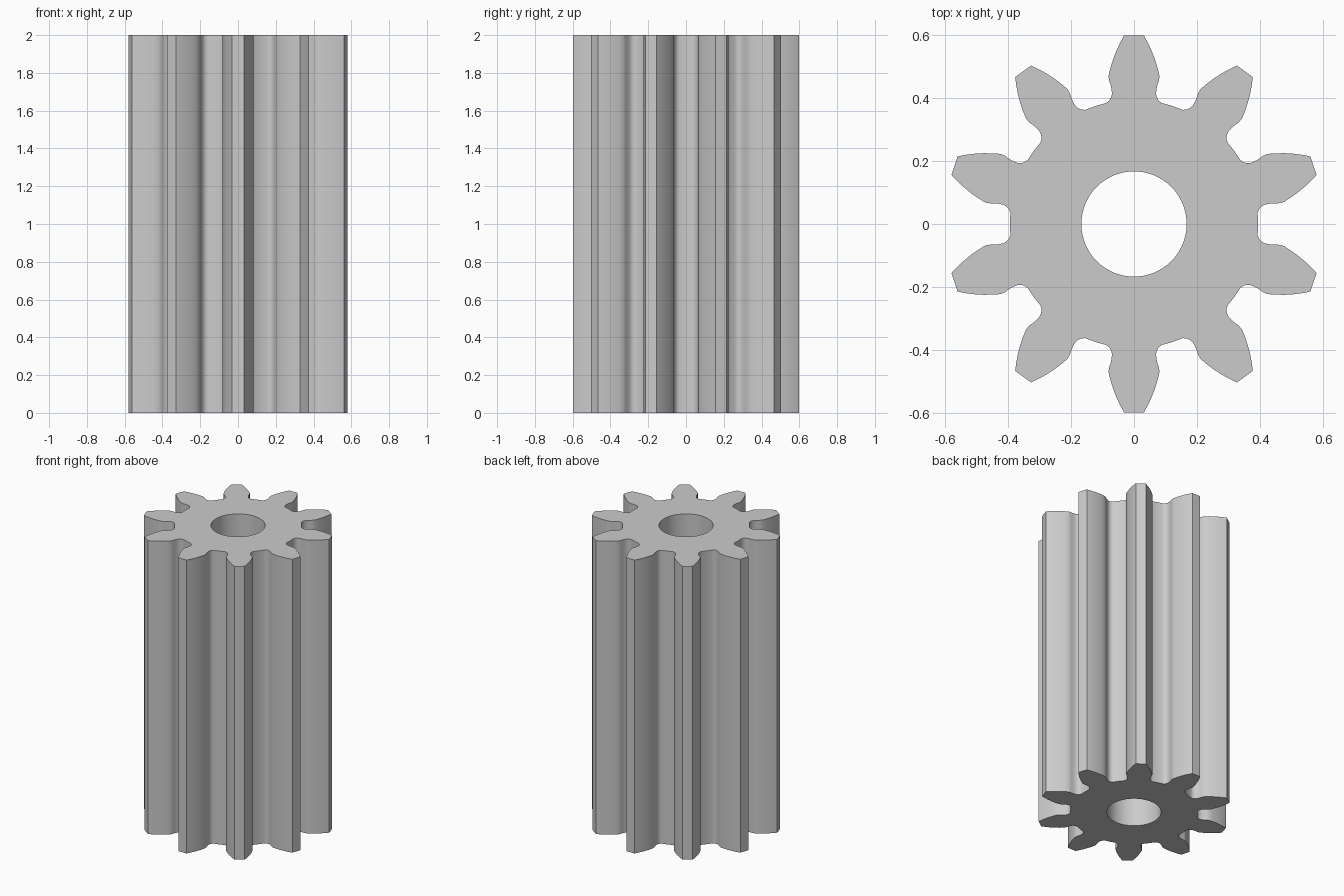
import bpy, bmesh, math
from mathutils import Matrix, Vector

if "Cube" in bpy.data.objects:
    bpy.data.objects.remove(bpy.data.objects["Cube"])

TEETH = 10
HEIGHT = 2.0
BORE_RADIUS = 0.167
BORE_SIDES = 64
ROOT_RADIUS = 0.394

# Half of one tooth pointing along +y, from tip to root fillet
half_tooth = [(0.031, 0.599), (0.043, 0.577), (0.055, 0.552), (0.066, 0.524),
              (0.075, 0.495), (0.081, 0.47), (0.079, 0.455), (0.074, 0.44),
              (0.071, 0.425), (0.070, 0.412), (0.0725, 0.402), (0.078, 0.392), (0.088, 0.384)]

# Right flank, root floor midpoint, left flank of the tooth
root_angle = math.pi / TEETH
root_mid = (ROOT_RADIUS * math.sin(root_angle), ROOT_RADIUS * math.cos(root_angle))
tooth = [(-x, y) for x, y in reversed(half_tooth)] + half_tooth + [root_mid]


def gear_outline():
    points = []
    for i in range(TEETH):
        turn = Matrix.Rotation(-math.tau * i / TEETH, 3, "Z")
        points += [turn @ Vector((x, y, 0)) for x, y in tooth]
    return points


def circle(radius, sides):
    return [Vector((radius * math.cos(math.tau * i / sides),
                    radius * math.sin(math.tau * i / sides), 0)) for i in range(sides)]


def add_loop(bm, points):
    verts = [bm.verts.new(p) for p in points]
    return [bm.edges.new((verts[i - 1], verts[i])) for i in range(len(verts))]


# Flat gear section with a bore, extruded to full length
bm = bmesh.new()
edges = add_loop(bm, gear_outline()) + add_loop(bm, circle(BORE_RADIUS, BORE_SIDES))
bmesh.ops.triangle_fill(bm, edges=edges, use_beauty=True, normal=(0, 0, 1))
result = bmesh.ops.extrude_face_region(bm, geom=bm.faces[:], use_keep_orig=True)
top = [g for g in result["geom"] if isinstance(g, bmesh.types.BMVert)]
bmesh.ops.translate(bm, verts=top, vec=(0, 0, HEIGHT))
bmesh.ops.recalc_face_normals(bm, faces=bm.faces[:])
mesh = bpy.data.meshes.new("pinion_gear")
bm.to_mesh(mesh)
bm.free()

gear = bpy.data.objects.new("pinion_gear", mesh)
bpy.context.collection.objects.link(gear)

# Plain grey metal
grey = bpy.data.materials.new("light_grey")
grey.use_nodes = True
colour = (0.6, 0.6, 0.6, 1)
grey.diffuse_color = colour
grey.node_tree.nodes["Principled BSDF"].inputs["Base Color"].default_value = colour
mesh.materials.append(grey)

# Smooth flanks and bore, sharp tips and end faces
bpy.ops.object.select_all(action="DESELECT")
gear.select_set(True)
bpy.context.view_layer.objects.active = gear
bpy.ops.object.shade_smooth_by_angle(angle=math.radians(32))
